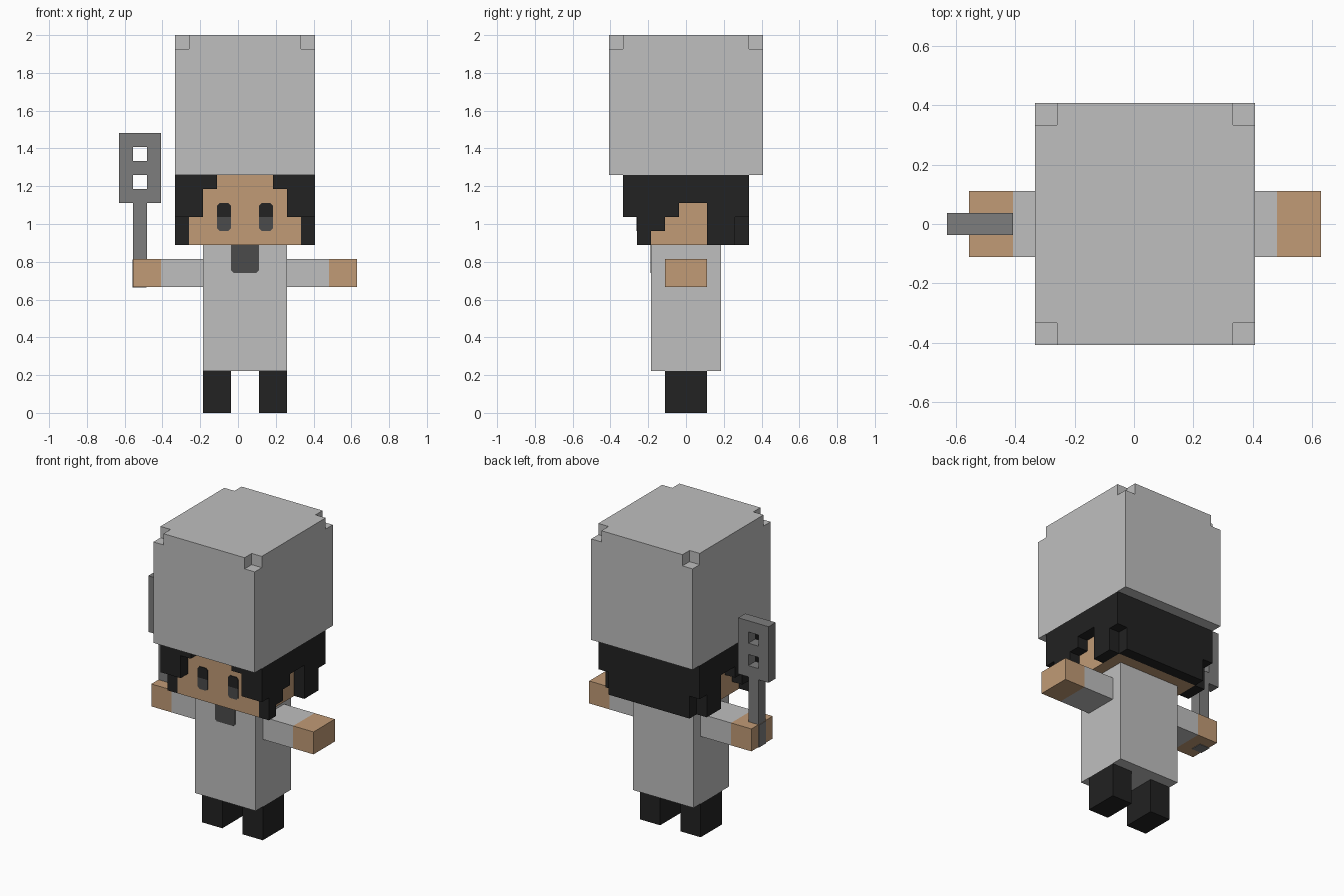
import bpy, bmesh

if "Cube" in bpy.data.objects:
    bpy.data.objects.remove(bpy.data.objects["Cube"], do_unlink=True)

U = 2 / 27                      # edge of one block
OX, OY = 8.5, 5.5               # block grid centre


def material(name, rgb):
    m = bpy.data.materials.new(name)
    m.use_nodes = True
    col = (*rgb, 1)
    m.diffuse_color = col
    bsdf = m.node_tree.nodes["Principled BSDF"]
    bsdf.inputs["Base Color"].default_value = col
    bsdf.inputs["Roughness"].default_value = 0.9
    return m


CLOTH = material("light grey cloth", (0.52, 0.52, 0.52))
SKIN = material("tan skin", (0.533, 0.328, 0.181))
BLACK = material("soft black", (0.016, 0.016, 0.016))
METAL = material("mid grey metal", (0.205, 0.205, 0.205))
DARK = material("dark grey", (0.07, 0.07, 0.07))


def finish(name, bm, mat):
    bmesh.ops.recalc_face_normals(bm, faces=bm.faces[:])
    me = bpy.data.meshes.new(name)
    bm.to_mesh(me)
    bm.free()
    me.materials.append(mat)
    ob = bpy.data.objects.new(name, me)
    bpy.context.collection.objects.link(ob)
    return ob


def cells(boxes):
    """Block cells filled by boxes given as (x0, x1, y0, y1, z0, z1)."""
    return {(x, y, z) for a, b, c, d, e, f in boxes
            for x in range(a, b) for y in range(c, d) for z in range(e, f)}


def blocks(name, mat, add, cut=()):
    """Merged block shape: only the outer skin, with flat areas joined."""
    filled = cells(add) - cells(cut)
    bm = bmesh.new()
    for c in filled:
        for axis in range(3):
            for side in (0, 1):
                n = list(c)
                n[axis] += 1 if side else -1
                if tuple(n) in filled:
                    continue
                u, v = (axis + 1) % 3, (axis + 2) % 3
                ring = []
                for du, dv in ((0, 0), (1, 0), (1, 1), (0, 1)):
                    p = list(c)
                    p[axis] += side
                    p[u] += du
                    p[v] += dv
                    ring.append(bm.verts.new(((p[0] - OX) * U, (p[1] - OY) * U, p[2] * U)))
                bm.faces.new(ring if side else ring[::-1])
    bmesh.ops.remove_doubles(bm, verts=bm.verts[:], dist=1e-4)
    bmesh.ops.dissolve_limit(bm, angle_limit=0.01, verts=bm.verts[:], edges=bm.edges[:])
    return finish(name, bm, mat)


def plate(name, mat, x0, x1, y, z0, z1, top=0.0, bottom=0.0):
    """Thin front plate with optional clipped corners, in block units."""
    pts = []
    for x, z, s, t, k in ((x0, z0, 1, 1, bottom), (x1, z0, -1, 1, bottom),
                          (x1, z1, -1, -1, top), (x0, z1, 1, -1, top)):
        pair = [(x, z + t * k), (x + s * k, z)] if k else [(x, z)]
        pts += pair[::-1] if s * t < 0 else pair
    bm = bmesh.new()
    face = bm.faces.new([bm.verts.new(((x - OX) * U, (y - OY) * U, z * U)) for x, z in pts])
    ext = bmesh.ops.extrude_face_region(bm, geom=[face])
    bmesh.ops.translate(bm, vec=(0, -0.004, 0),
                        verts=[g for g in ext["geom"] if isinstance(g, bmesh.types.BMVert)])
    return finish(name, bm, mat)


# Legs, body, arms and hands
for side, x in (("right", 6), ("left", 10)):
    blocks(side + "_leg", BLACK, [(x, x + 2, 4, 7, 0, 3)])
blocks("body", CLOTH, [(6, 12, 3, 8, 3, 12)])
for side, s0, s1, h0, h1 in (("right", 3, 6, 1, 3), ("left", 12, 15, 15, 17)):
    blocks(side + "_sleeve", CLOTH, [(s0, s1, 4, 7, 9, 11)])
    blocks(side + "_hand", SKIN, [(h0, h1, 4, 7, 9, 11)])
plate("neckerchief", DARK, 8, 10, 3, 10, 12, bottom=0.18)

# Head, with stepped hair around it
blocks("head", SKIN, [(5, 13, 2, 9, 12, 17)])
hair = [(5, 13, 9, 10, 12, 17)]                      # back
for x, f2, f3 in ((4, (4, 6), (4, 7)), (13, (12, 14), (11, 14))):
    hair += [(x, x + 1, 1, 10, 15, 17),              # side band
             (x, x + 1, 1, 5, 14, 15),               # stepped sideburn
             (x, x + 1, 2, 4, 13, 14),
             (x, x + 1, 2, 3, 12, 13),
             (x, x + 1, 7, 10, 14, 15),              # behind the ear
             (x, x + 1, 7, 9, 12, 14),
             (*f2, 1, 2, 14, 17),                    # fringe
             (*f3, 1, 2, 16, 17)]
blocks("hair", BLACK, hair)

# Eyes
for side, x in (("right", 7), ("left", 10)):
    plate(side + "_eye_upper", BLACK, x, x + 1, 2, 14, 15, top=0.18)
    plate(side + "_eye_lower", DARK, x, x + 1, 2, 13, 14, bottom=0.18)

# Tall hat with its four top corners notched
blocks("hat", CLOTH, [(4, 14, 0, 11, 17, 27)],
       [(x, x + 1, y, y + 1, 26, 27) for x in (4, 13) for y in (0, 10)])

# Slotted spatula, its handle running through the right hand
blocks("spatula_blade", METAL, [(0, 3, 5, 6, 15, 20)],
       [(1, 2, 5, 6, 16, 17), (1, 2, 5, 6, 18, 19)])
blocks("spatula_handle", METAL, [(1, 2, 5, 6, 11, 15)])
grip = blocks("spatula_grip", METAL, [(1, 2, 5, 6, 9, 11)])
grip.location = (-0.003, 0, -0.003)                  # shows just proud of the hand
